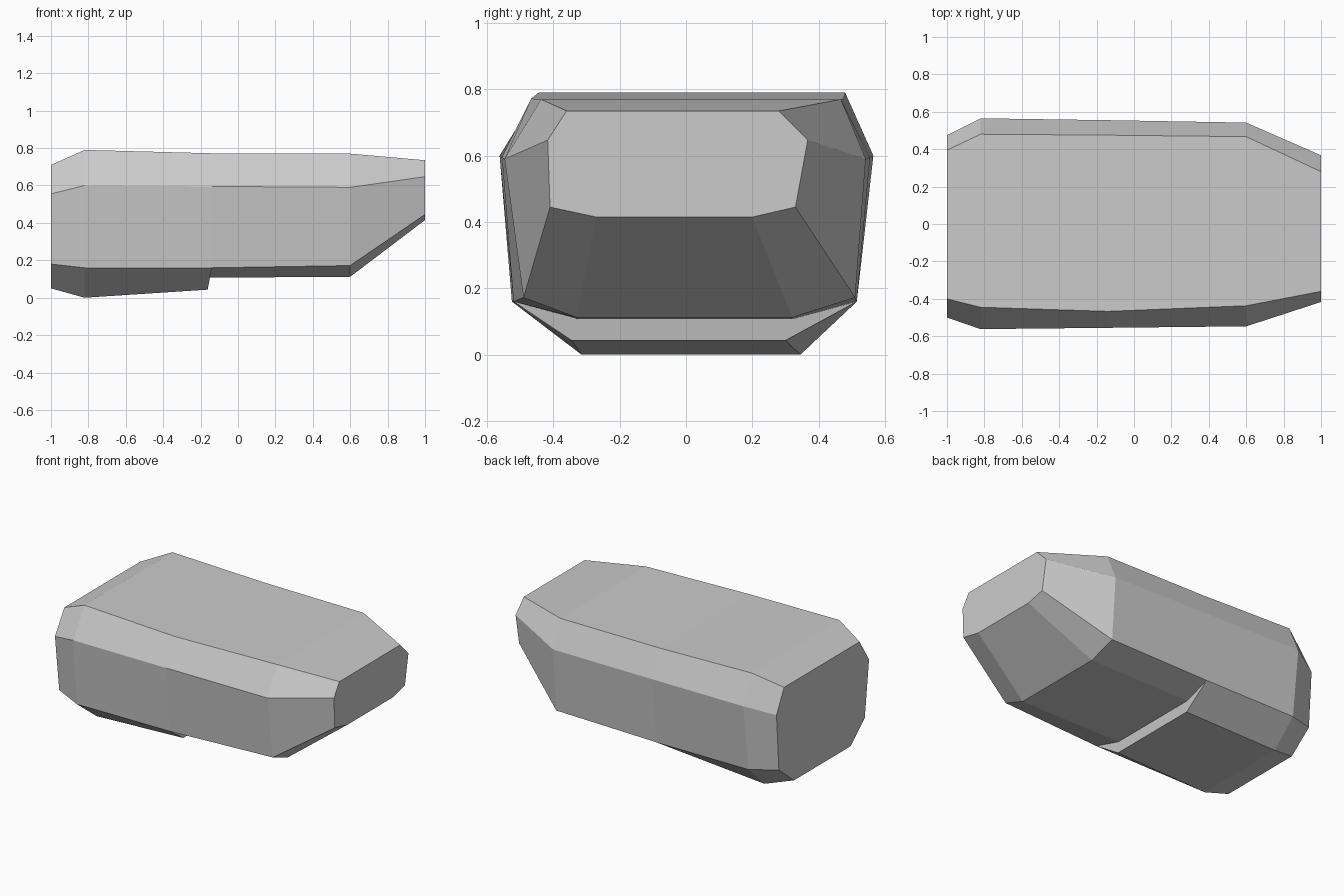
import bpy, bmesh

if "Cube" in bpy.data.objects:
    bpy.data.objects.remove(bpy.data.objects["Cube"])

# Octagonal sections along x. Each level: (y front, y back, z),
# ordered top, upper side, lower side, bottom.
sections = [
    (-1.00, [(-.40, .395, .71), (-.50, .475, .555), (-.455, .45, .18), (-.305, .29, .05)]),
    (-0.82, [(-.445, .48, .79), (-.562, .565, .60), (-.525, .515, .16), (-.315, .345, .0)]),
    (-0.15, [(-.467, .475, .772), (-.555, .555, .595), (-.52, .515, .16), (-.345, .30, .043)]),
    (-0.15, [(-.467, .475, .772), (-.555, .555, .595), (-.52, .515, .16), (-.325, .32, .107)]),
    (0.60, [(-.437, .467, .77), (-.547, .542, .59), (-.49, .51, .172), (-.33, .32, .112)]),
    (1.00, [(-.36, .28, .735), (-.417, .367, .647), (-.41, .33, .445), (-.27, .20, .415)]),
]

# Loft the sections into one faceted body with a step underneath
bm = bmesh.new()
rings = []
for i, (x, levels) in enumerate(sections):
    pts = [(f, z) for f, b, z in levels] + [(b, z) for f, b, z in reversed(levels)]
    ring = []
    for j, (y, z) in enumerate(pts):
        if i == 3 and j not in (3, 4):
            ring.append(rings[2][j])        # the step shares all but its bottom points
        else:
            dx = -.012 if i == 2 and j in (3, 4) else 0   # slightly raked step
            ring.append(bm.verts.new((x + dx + (.01 if i in (2, 3) and j != 3 and j != 4 else 0), y, z)))
    rings.append(ring)

for a, b in zip(rings, rings[1:]):
    if a[0] is b[0]:
        bm.faces.new((a[2], a[3], b[3]))
        bm.faces.new((a[3], a[4], b[4], b[3]))
        bm.faces.new((a[4], a[5], b[4]))
        continue
    for j in range(8):
        k = (j + 1) % 8
        bm.faces.new((a[j], a[k], b[k], b[j]))
bm.faces.new(rings[0])
bm.faces.new(rings[-1])
bmesh.ops.recalc_face_normals(bm, faces=bm.faces)

mesh = bpy.data.meshes.new("faceted_body")
bm.to_mesh(mesh)
bm.free()
body = bpy.data.objects.new("faceted_body", mesh)
bpy.context.collection.objects.link(body)

# Single plain grey
grey = bpy.data.materials.new("light grey")
grey.diffuse_color = (.6, .6, .6, 1)
grey.use_nodes = True
grey.node_tree.nodes["Principled BSDF"].inputs["Base Color"].default_value = grey.diffuse_color
mesh.materials.append(grey)
